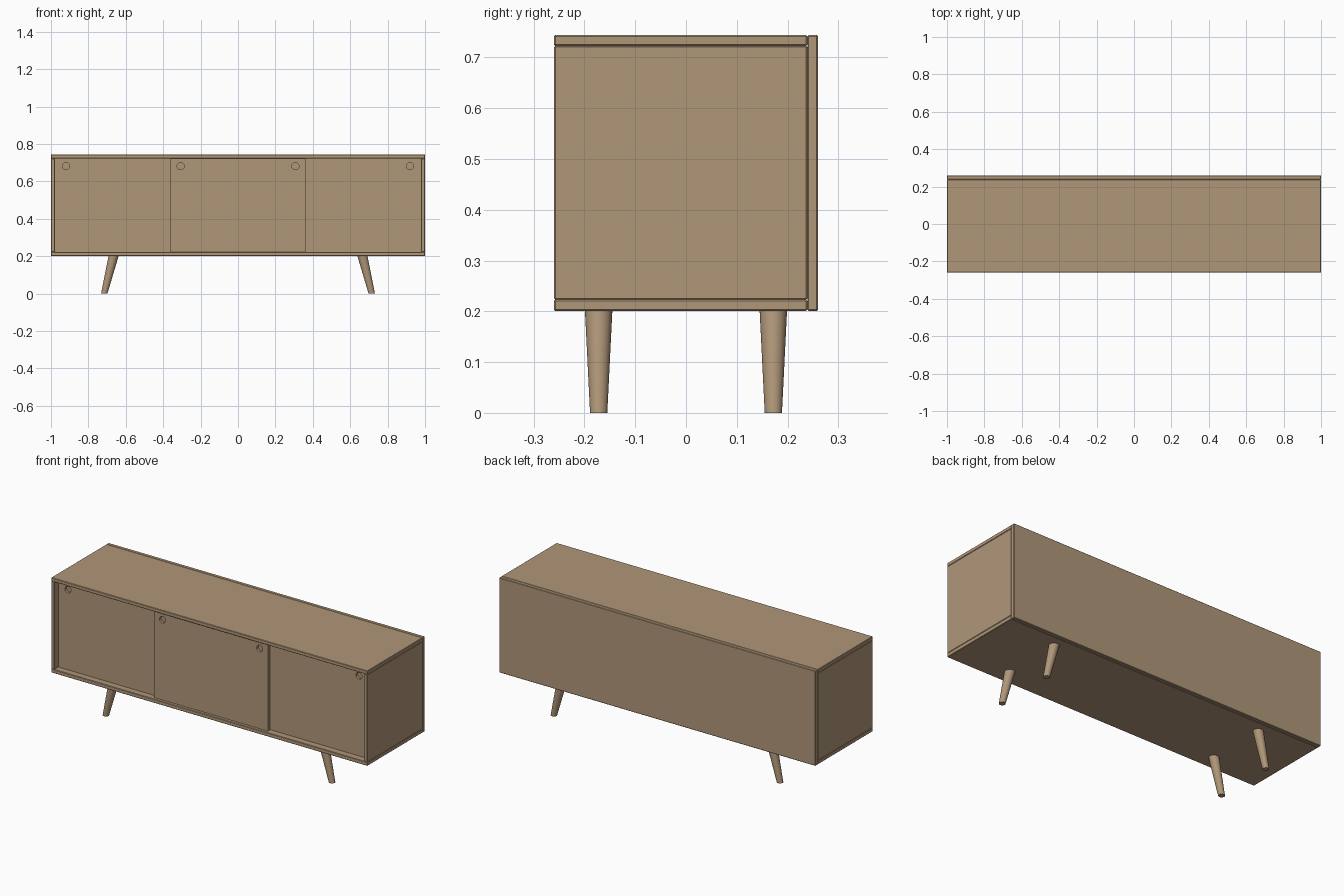
import bpy, bmesh
from mathutils import Matrix, Vector

if "Cube" in bpy.data.objects:
    bpy.data.objects.remove(bpy.data.objects["Cube"])

wood = bpy.data.materials.new("light walnut wood")
wood.diffuse_color = (0.434, 0.309, 0.191, 1)
wood.use_nodes = True
wood.node_tree.nodes["Principled BSDF"].inputs["Base Color"].default_value = wood.diffuse_color


def finish(name, bm):
    mesh = bpy.data.meshes.new(name)
    bm.to_mesh(mesh)
    bm.free()
    obj = bpy.data.objects.new(name, mesh)
    bpy.context.collection.objects.link(obj)
    mesh.materials.append(wood)
    return obj


def panel(name, lo, hi, bevel=0.0025):
    """Box between two corners with a small eased edge."""
    lo, hi = Vector(lo), Vector(hi)
    bm = bmesh.new()
    bmesh.ops.create_cube(bm, size=1, matrix=Matrix.Translation((lo + hi) / 2)
                          @ Matrix.Diagonal((*(hi - lo), 1)))
    if bevel:
        bmesh.ops.bevel(bm, geom=bm.edges[:], offset=bevel, segments=1,
                        affect='EDGES', profile=0.5)
    return finish(name, bm)


# Carcass
panel("top_panel", (-1, -0.26, 0.723), (1, 0.239, 0.744))
panel("bottom_panel", (-1, -0.26, 0.201), (1, 0.239, 0.223))
panel("back_panel", (-1, 0.239, 0.201), (1, 0.26, 0.744))
for side, s in (("left", -1), ("right", 1)):
    x0, x1 = sorted((s * 0.979, s))
    panel(side + "_side_panel", (x0, -0.26, 0.223), (x1, 0.239, 0.723))


# Sliding doors with round finger holes
def door(name, x0, x1, y0, holes):
    obj = panel(name, (x0, y0, 0.223), (x1, y0 + 0.02, 0.723), 0)
    bm = bmesh.new()
    for x in holes:
        bmesh.ops.create_cone(bm, cap_ends=True, segments=32, radius1=0.019,
                              radius2=0.019, depth=0.03,
                              matrix=Matrix.Translation((x, y0, 0.681))
                              @ Matrix.Rotation(1.5707963, 4, 'X'))
    cutter = finish(name + "_cutter", bm)
    cutter.hide_render = True
    cutter.hide_viewport = True
    mod = obj.modifiers.new("finger holes", 'BOOLEAN')
    mod.object = cutter
    mod.solver = 'EXACT'


door("middle_door", -0.36, 0.36, -0.243, (-0.307, 0.307))
door("left_door", -0.979, -0.30, -0.222, (-0.92,))
door("right_door", 0.30, 0.979, -0.222, (0.92,))

# Tapered legs, splayed outwards along the length
for sx, side in ((-1, "left"), (1, "right")):
    for sy, end in ((-1, "front"), (1, "back")):
        bm = bmesh.new()
        bmesh.ops.create_cone(bm, cap_ends=True, segments=32, radius1=0.017,
                              radius2=0.027, depth=0.202,
                              matrix=Matrix.Translation((0, 0, 0.101)))
        for v in bm.verts:
            v.co.x += sx * (0.715 - 0.05 * v.co.z / 0.202)
            v.co.y += sy * 0.172
        leg = finish(f"{end}_{side}_leg", bm)
        bpy.ops.object.select_all(action='DESELECT')
        leg.select_set(True)
        bpy.context.view_layer.objects.active = leg
        bpy.ops.object.shade_smooth_by_angle(angle=0.6)
